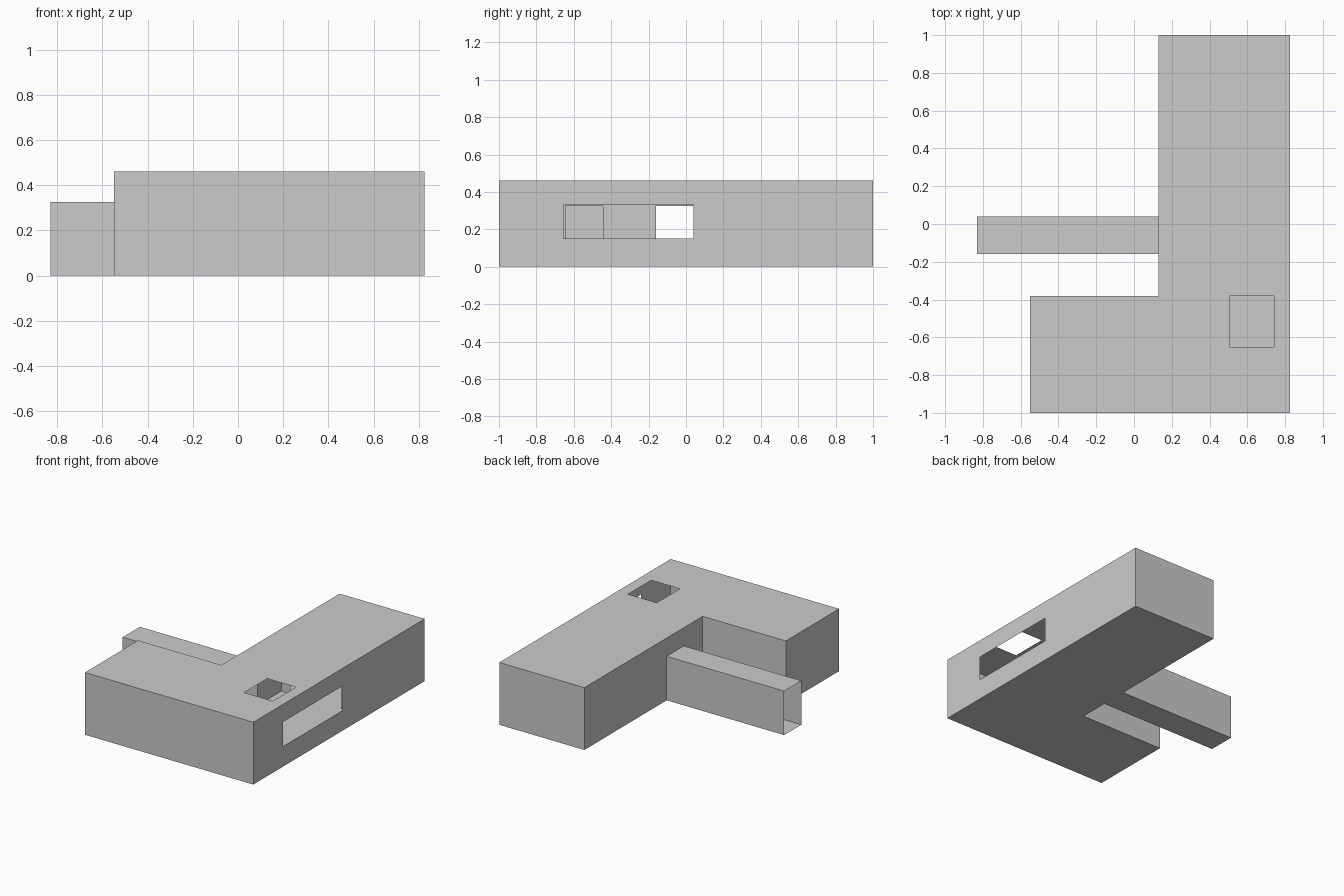
import bpy
from mathutils import Vector

if "Cube" in bpy.data.objects:
    bpy.data.objects.remove(bpy.data.objects["Cube"])


def panel(name, axis, pos, a, b, holes=()):
    """Thin flat sheet normal to axis, spanning a and b, with rectangular openings."""
    us = sorted({*a, *[v for h in holes for v in h[0]]})
    vs = sorted({*b, *[v for h in holes for v in h[1]]})
    verts = []
    for v in vs:
        for u in us:
            p = [u, v]
            p.insert(axis, pos)
            verts.append(Vector(p))
    n = len(us)
    faces = []
    for j in range(len(vs) - 1):
        for i in range(n - 1):
            cu, cv = (us[i] + us[i + 1]) / 2, (vs[j] + vs[j + 1]) / 2
            if any(h[0][0] < cu < h[0][1] and h[1][0] < cv < h[1][1] for h in holes):
                continue
            k = j * n + i
            faces.append((k, k + 1, k + n + 1, k + n))
    mesh = bpy.data.meshes.new(name)
    mesh.from_pydata(verts, [], faces)
    ob = bpy.data.objects.new(name, mesh)
    bpy.context.collection.objects.link(ob)
    return ob


X, Y, Z = 0, 1, 2
H, DOOR = 0.46, 0.325
XL, XM, XR = -0.55, 0.13, 0.825      # wing end, inner wall, outer wall
YW, YP = -0.38, 0.32                 # wing back wall, partition
TY = (-0.16, 0.04)                   # passage width
TX = (-0.83, XM)

# Floors and roofs of the three rooms
skylight = [((0.505, 0.74), (-0.65, -0.38))]
for label, z, holes in (("floor", 0, ()), ("roof", H, skylight)):
    panel("main_room_" + label, Z, z, (XM, XR), (-1, YP), holes)
    panel("back_room_" + label, Z, z, (XM, XR), (YP, 1))
    panel("wing_room_" + label, Z, z, (XL, XM), (-1, YW))

# Outer walls
panel("front_wall", Y, -1, (XL, XR), (0, H))
panel("back_wall", Y, 1, (XM, XR), (0, H))
panel("right_wall", X, XR, (-1, 1), (0, H), [((-0.655, 0.04), (0.15, 0.33))])
panel("wing_end_wall", X, XL, (-1, YW), (0, H))
panel("wing_back_wall", Y, YW, (XL, XM), (0, H))

# Inner walls with doorways
panel("long_inner_wall", X, XM, (-1, 1), (0, H),
      [((-0.645, -0.445), (0, DOOR)), (TY, (0, DOOR))])
panel("room_partition", Y, YP, (XM, XR), (0, H), [((0.205, 0.62), (0, DOOR))])

# Open-ended entrance passage
for label, z in (("floor", 0), ("roof", DOOR)):
    panel("passage_" + label, Z, z, TX, TY)
for label, y in (("front_side", TY[0]), ("back_side", TY[1])):
    panel("passage_" + label, Y, y, TX, (0, DOOR))
